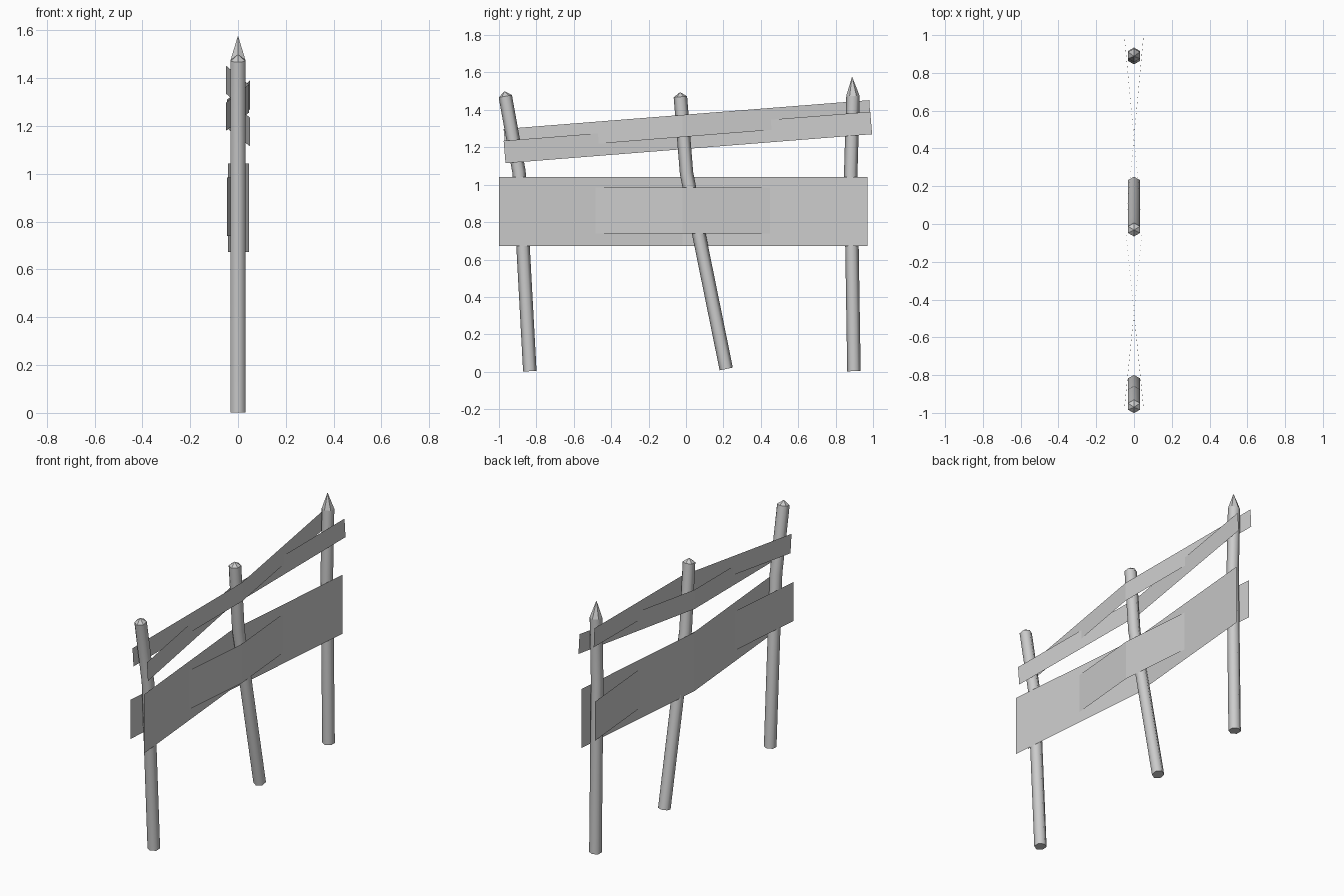
import bpy, bmesh, math
from mathutils import Vector

cube = bpy.data.objects.get("Cube")
if cube:
    bpy.data.objects.remove(cube, do_unlink=True)

grey = bpy.data.materials.new("light_grey")
grey.use_nodes = True
colour = (0.6, 0.6, 0.6, 1)
grey.diffuse_color = colour
grey.node_tree.nodes["Principled BSDF"].inputs["Base Color"].default_value = colour

SIDES, RADIUS = 6, 0.036


def finish(name, bm):
    mesh = bpy.data.meshes.new(name)
    bm.to_mesh(mesh)
    bm.free()
    mesh.materials.append(grey)
    obj = bpy.data.objects.new(name, mesh)
    bpy.context.collection.objects.link(obj)
    return obj


def post(name, path, tip):
    """Bent six-sided pole along (y, z) points, closed with a pointed tip."""
    bm = bmesh.new()
    pts = [Vector((0, y, z)) for y, z in path]
    rings = []
    for i, p in enumerate(pts):
        along = (pts[min(i + 1, len(pts) - 1)] - pts[max(i - 1, 0)]).normalized()
        side = along.cross(Vector((1, 0, 0)))
        ring = []
        for k in range(SIDES):
            a = math.tau * k / SIDES
            ring.append(bm.verts.new(p + RADIUS * (side * math.cos(a) + Vector((math.sin(a), 0, 0)))))
        rings.append(ring)
    apex = bm.verts.new((0, *tip))
    bm.faces.new(rings[0])
    for k in range(SIDES):
        n = (k + 1) % SIDES
        for low, high in zip(rings, rings[1:]):
            bm.faces.new((low[k], low[n], high[n], high[k])).smooth = True
        bm.faces.new((rings[-1][k], rings[-1][n], apex))
    # keep the base and tip crisp against the smooth pole
    for e in bm.edges:
        e.smooth = all(f.smooth for f in e.link_faces)
    bmesh.ops.recalc_face_normals(bm, faces=bm.faces)
    finish(name, bm)


def plank(name, bottom, top, end_x, mid_y=-0.02):
    """Thin board woven past the middle post; bottom and top hold two (y, z) ends."""
    bm = bmesh.new()
    columns = []
    for at in (0, None, 1):
        pair = []
        for (y0, z0), (y1, z1) in (bottom, top):
            t = (mid_y - y0) / (y1 - y0) if at is None else at
            x = -end_x * 0.9 if at is None else end_x
            pair.append(bm.verts.new((x, y0 + t * (y1 - y0), z0 + t * (z1 - z0))))
        columns.append(pair)
    for a, b in zip(columns, columns[1:]):
        bm.faces.new((a[0], b[0], b[1], a[1]))
    finish(name, bm)


# Posts
post("front_post", [(-0.835, 0.003), (-0.893, 1.07), (-0.966, 1.473)], (-0.97, 1.5))
post("middle_post", [(0.215, 0.015), (0.003, 1.06), (-0.03, 1.47)], (-0.032, 1.495))
post("back_post", [(0.898, 0.003), (0.881, 1.07), (0.893, 1.475)], (0.888, 1.578))

# Lower woven planks
plank("lower_wide_plank", ((-1, 0.672), (0.97, 0.672)), ((-1, 1.042), (0.97, 1.042)), 0.046)
plank("lower_narrow_plank", ((-1, 0.74), (0.97, 0.74)), ((-1, 0.985), (0.97, 0.985)), -0.046)

# Upper sloping woven planks
plank("upper_low_plank", ((-0.965, 1.115), (0.995, 1.27)), ((-0.975, 1.235), (0.985, 1.39)), 0.05)
plank("upper_high_plank", ((-0.965, 1.18), (0.987, 1.335)), ((-0.975, 1.298), (0.98, 1.452)), -0.05)
